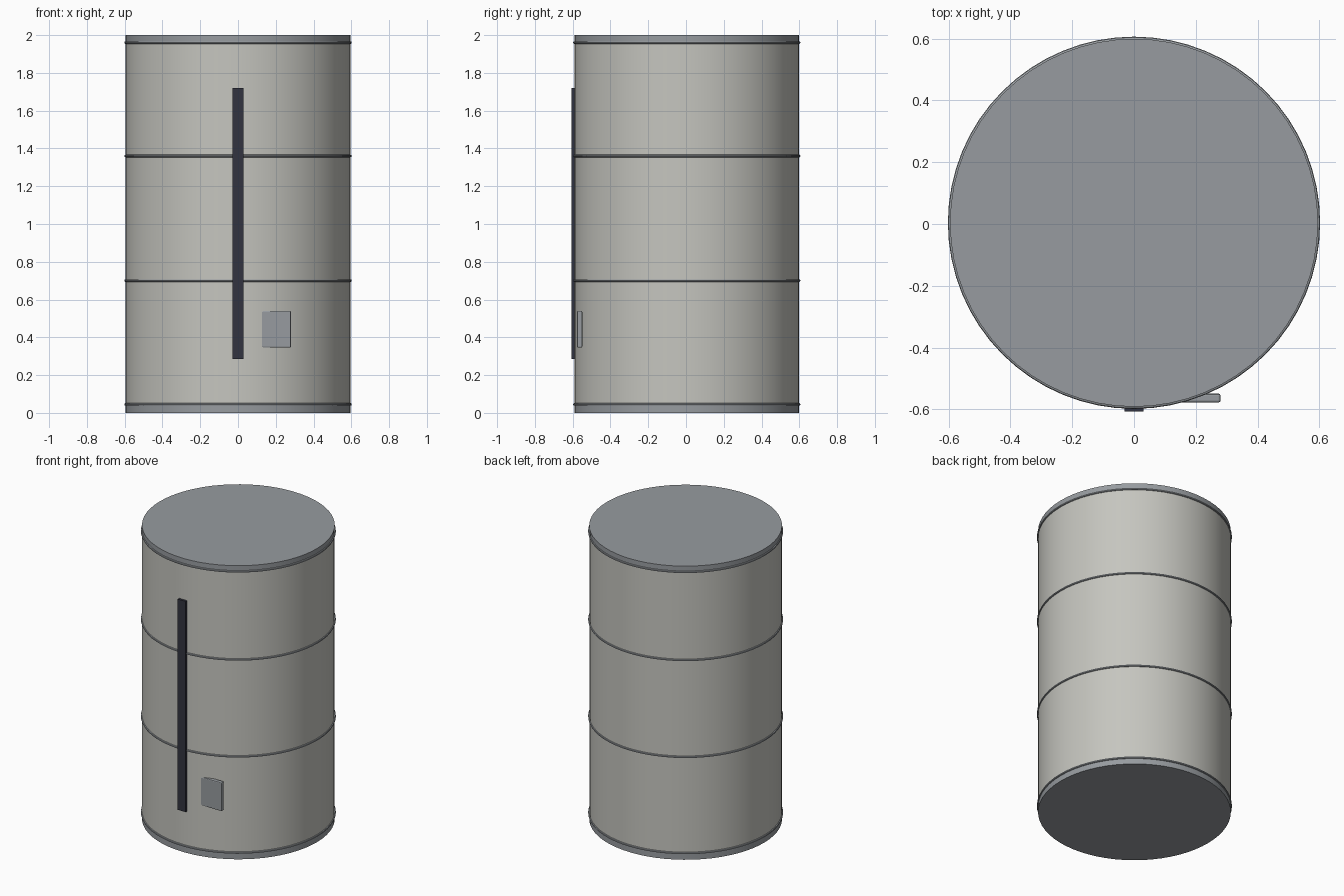
import bpy
import math

if "Cube" in bpy.data.objects:
    bpy.data.objects.remove(bpy.data.objects["Cube"], do_unlink=True)

AXIS_Y = 0.004
RADIUS = 0.595
SIDES = 64


def material(name, rgb):
    mat = bpy.data.materials.new(name)
    mat.use_nodes = True
    mat.diffuse_color = (*rgb, 1)
    mat.node_tree.nodes["Principled BSDF"].inputs["Base Color"].default_value = (*rgb, 1)
    return mat


shell = material("warm light grey", (0.56, 0.56, 0.52))
metal = material("blue grey metal", (0.31, 0.33, 0.35))
dark = material("dark navy", (0.032, 0.033, 0.05))


def finish(name, mat, smooth=True):
    obj = bpy.context.object
    obj.name = name
    obj.data.materials.append(mat)
    if smooth:
        bpy.ops.object.shade_smooth_by_angle(angle=math.radians(30))
    return obj


def drum(name, radius, bottom, top, mat):
    bpy.ops.mesh.primitive_cylinder_add(vertices=SIDES, radius=radius, depth=top - bottom,
                                        location=(0, AXIS_Y, (bottom + top) / 2))
    return finish(name, mat)


def box(name, low, high, mat, bevel):
    centre = [(a + b) / 2 for a, b in zip(low, high)]
    bpy.ops.mesh.primitive_cube_add(size=1, location=centre)
    bpy.context.object.scale = [b - a for a, b in zip(low, high)]
    bpy.ops.object.transform_apply(location=False, rotation=False, scale=True)
    obj = finish(name, mat, smooth=False)
    if bevel:
        mod = obj.modifiers.new("soft edges", "BEVEL")
        mod.width = bevel
        mod.segments = 2
    return obj


# Main shell with end caps
drum("body", RADIUS, 0.04, 1.96, shell)
drum("bottom_cap", RADIUS, 0, 0.04, metal)
drum("top_cap", RADIUS, 1.96, 2, metal)

# Thin seam rings around the shell
for i, z in enumerate((0.045, 0.7, 1.36, 1.96)):
    bpy.ops.mesh.primitive_torus_add(major_segments=SIDES, minor_segments=8,
                                     major_radius=RADIUS, minor_radius=0.007,
                                     location=(0, AXIS_Y, z))
    finish(f"seam_ring_{i + 1}", metal)

# Long dark strip and small control box on the front
box("front_strip", (-0.03, -0.606, 0.285), (0.03, -0.58, 1.72), dark, 0)
box("control_box", (0.12, -0.577, 0.345), (0.28, -0.549, 0.54), metal, 0.006)
